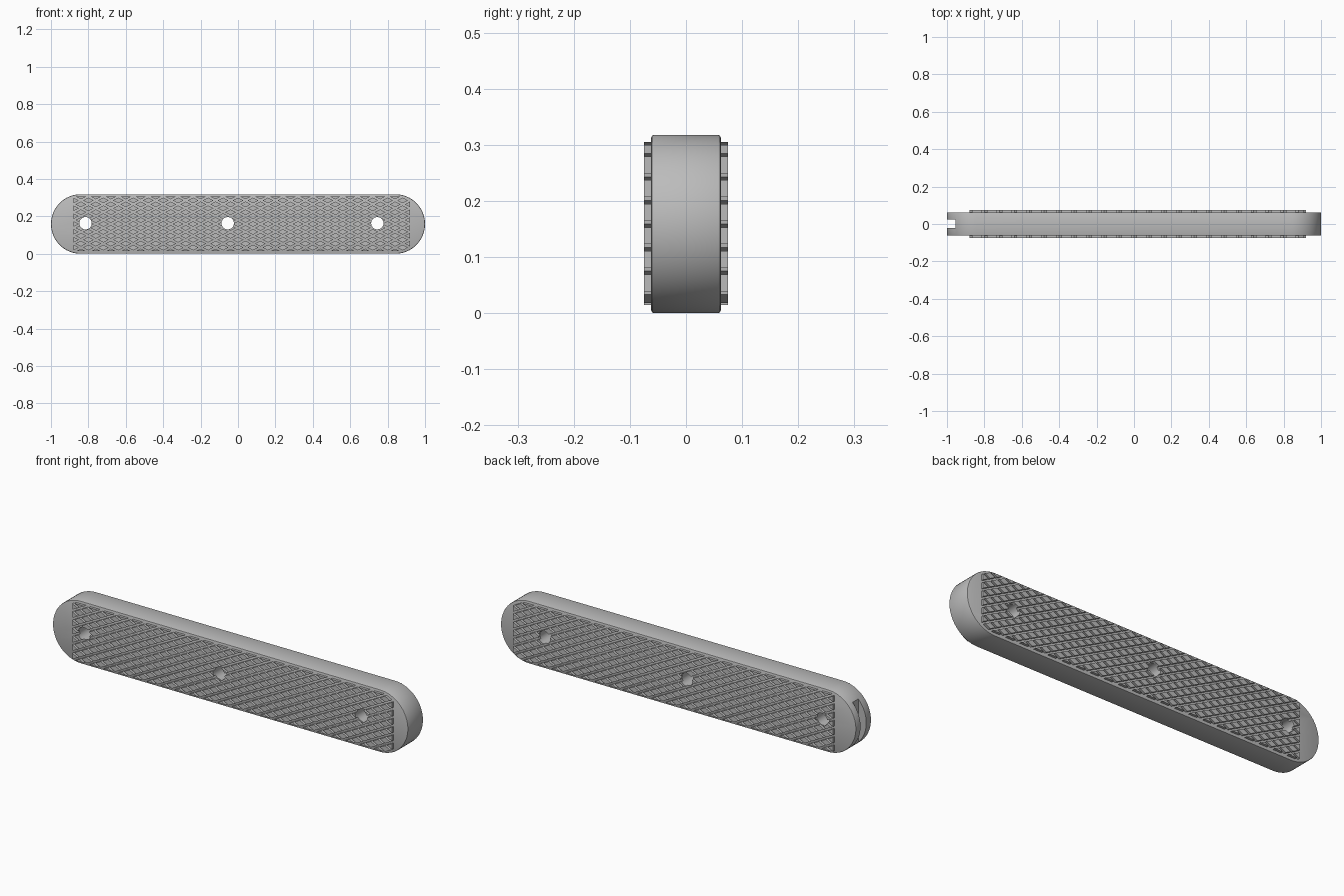
import bpy, bmesh, math
from mathutils import Vector

cube = bpy.data.objects.get("Cube")
if cube:
    bpy.data.objects.remove(cube, do_unlink=True)

R = 0.159            # end radius, half the height
MID = 1 - R          # x of the arc centres
HALF = 0.062         # half thickness of the body
TREAD = 0.075        # outer face of the raised diamonds

grey = bpy.data.materials.new("plain_grey")
grey.use_nodes = True
colour = (0.5, 0.5, 0.5, 1)
grey.diffuse_color = colour
grey.node_tree.nodes["Principled BSDF"].inputs["Base Color"].default_value = colour


def make_object(name, bm):
    bmesh.ops.recalc_face_normals(bm, faces=bm.faces)
    mesh = bpy.data.meshes.new(name)
    bm.to_mesh(mesh)
    bm.free()
    mesh.materials.append(grey)
    obj = bpy.data.objects.new(name, mesh)
    bpy.context.collection.objects.link(obj)
    return obj


def extrude(bm, depth):
    """Thicken all flat faces along y."""
    new = bmesh.ops.extrude_face_region(bm, geom=bm.faces[:])["geom"]
    verts = [v for v in new if isinstance(v, bmesh.types.BMVert)]
    bmesh.ops.translate(bm, vec=(0, depth, 0), verts=verts)


def apply_modifiers(obj):
    bpy.ops.object.select_all(action="DESELECT")
    bpy.context.view_layer.objects.active = obj
    obj.select_set(True)
    for name in [m.name for m in obj.modifiers]:
        bpy.ops.object.modifier_apply(modifier=name)


def cut(obj, cutter):
    mod = obj.modifiers.new("cut", "BOOLEAN")
    mod.operation = "DIFFERENCE"
    mod.solver = "EXACT"
    mod.object = cutter


# Cutters: three bolt holes and the end slot
cutters = []
for x in (-0.815, -0.055, 0.745):
    bpy.ops.mesh.primitive_cylinder_add(vertices=32, radius=0.033, depth=0.4,
                                        location=(x, 0, 0.163),
                                        rotation=(math.pi / 2, 0, 0))
    cutters.append(bpy.context.object)
bpy.ops.mesh.primitive_cube_add(size=1, location=(-1.005, 0.002, R))
slot = bpy.context.object
slot.scale = (0.1, 0.046, 0.5)
for c in cutters + [slot]:
    c.name = "cutter"
    c.hide_render = True

# Body: bar with round ends
bm = bmesh.new()
outline = []
for side in (1, -1):
    for i in range(33):
        a = -math.pi / 2 + math.pi * i / 32
        outline.append(bm.verts.new((side * (MID + R * math.cos(a)), -HALF,
                                     R + side * R * math.sin(a))))
bm.faces.new(outline)
extrude(bm, 2 * HALF)
body = make_object("bar_body", bm)
bevel = body.modifiers.new("edge", "BEVEL")
bevel.width = 0.005
bevel.segments = 2
bevel.limit_method = "ANGLE"
bevel.angle_limit = math.radians(60)
for c in cutters + [slot]:
    cut(body, c)
apply_modifiers(body)
bpy.ops.object.shade_smooth_by_angle(angle=math.radians(35))


# Tread: staggered raised diamonds, trimmed to a rectangle and the round ends
def make_tread(name, side):
    bm = bmesh.new()
    step_x, step_z = 0.08, 0.042
    for col in range(-24, 25):
        for row in range(-5, 6):
            x = col * step_x / 2
            z = R + (row + 0.5 * (col % 2)) * step_z
            corners = ((-0.029, 0), (0, -0.015), (0.029, 0), (0, 0.015))
            bm.faces.new([bm.verts.new((x + dx, side * (HALF - 0.003), z + dz))
                          for dx, dz in corners])
    trims = (((-0.88, 0, 0), (-1, 0, 0)), ((0.92, 0, 0), (1, 0, 0)),
             ((0, 0, 0.015), (0, 0, -1)), ((0, 0, 0.305), (0, 0, 1)))
    for point, normal in trims:
        bmesh.ops.bisect_plane(bm, geom=bm.verts[:] + bm.edges[:] + bm.faces[:],
                               plane_co=point, plane_no=normal, clear_outer=True)

    def outside(v):
        return Vector((max(abs(v.co.x) - MID, 0), v.co.z - R)).length > R - 0.003
    bad = [f for f in bm.faces if any(outside(v) for v in f.verts)]
    bmesh.ops.delete(bm, geom=bad, context="FACES")
    extrude(bm, side * (TREAD - HALF + 0.003))
    tread = make_object(name, bm)
    for c in cutters:
        cut(tread, c)
    apply_modifiers(tread)


make_tread("front_tread", -1)
make_tread("back_tread", 1)

for c in cutters + [slot]:
    bpy.data.objects.remove(c, do_unlink=True)
